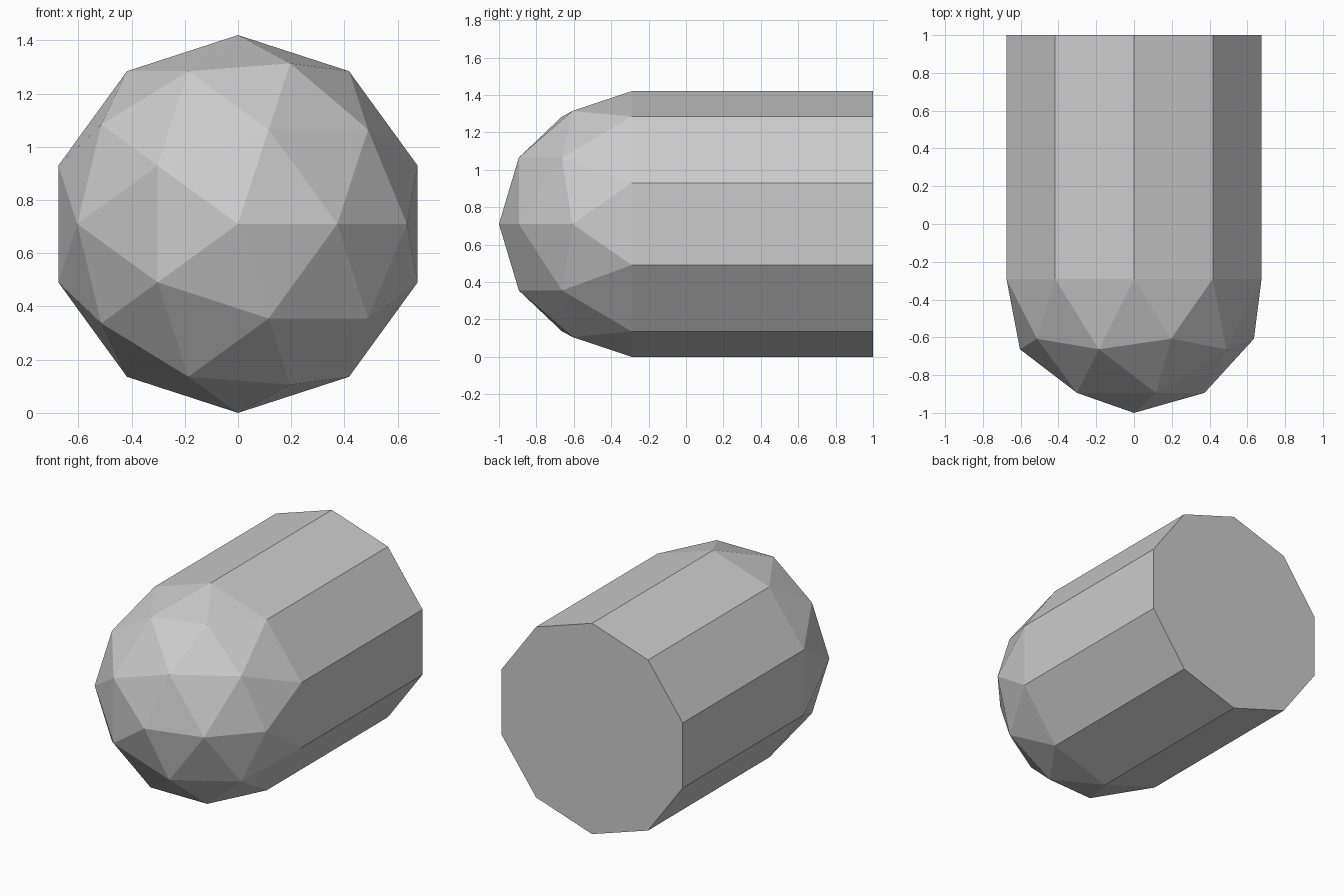
import bpy, bmesh
from mathutils import Matrix

if "Cube" in bpy.data.objects:
    bpy.data.objects.remove(bpy.data.objects["Cube"])

R = 0.71      # radius of the dome and of the ten-sided body
LENGTH = 2.0  # total length along y

bm = bmesh.new()

# faceted dome: upper half of a low-poly icosphere
bmesh.ops.create_icosphere(bm, subdivisions=2, radius=R)
bmesh.ops.delete(bm, geom=[v for v in bm.verts if v.co.z < -0.01], context='VERTS')

# ten-sided body: extrude the open rim straight back
rim = [e for e in bm.edges if e.is_boundary]
new = bmesh.ops.extrude_edge_only(bm, edges=rim)["geom"]
for v in new:
    if isinstance(v, bmesh.types.BMVert):
        v.co.z = R - LENGTH

# flat back end
bmesh.ops.contextual_create(bm, geom=[e for e in new if isinstance(e, bmesh.types.BMEdge)
                                      and e.is_boundary])

# lay it down with the dome facing the front, resting on the floor
place = Matrix.Translation((0, R - LENGTH / 2, R)) @ Matrix.Rotation(1.5707963, 4, 'X')
bm.transform(place)
bmesh.ops.recalc_face_normals(bm, faces=bm.faces)

mesh = bpy.data.meshes.new("domed_capsule")
bm.to_mesh(mesh)
bm.free()
obj = bpy.data.objects.new("domed_capsule", mesh)
bpy.context.collection.objects.link(obj)
